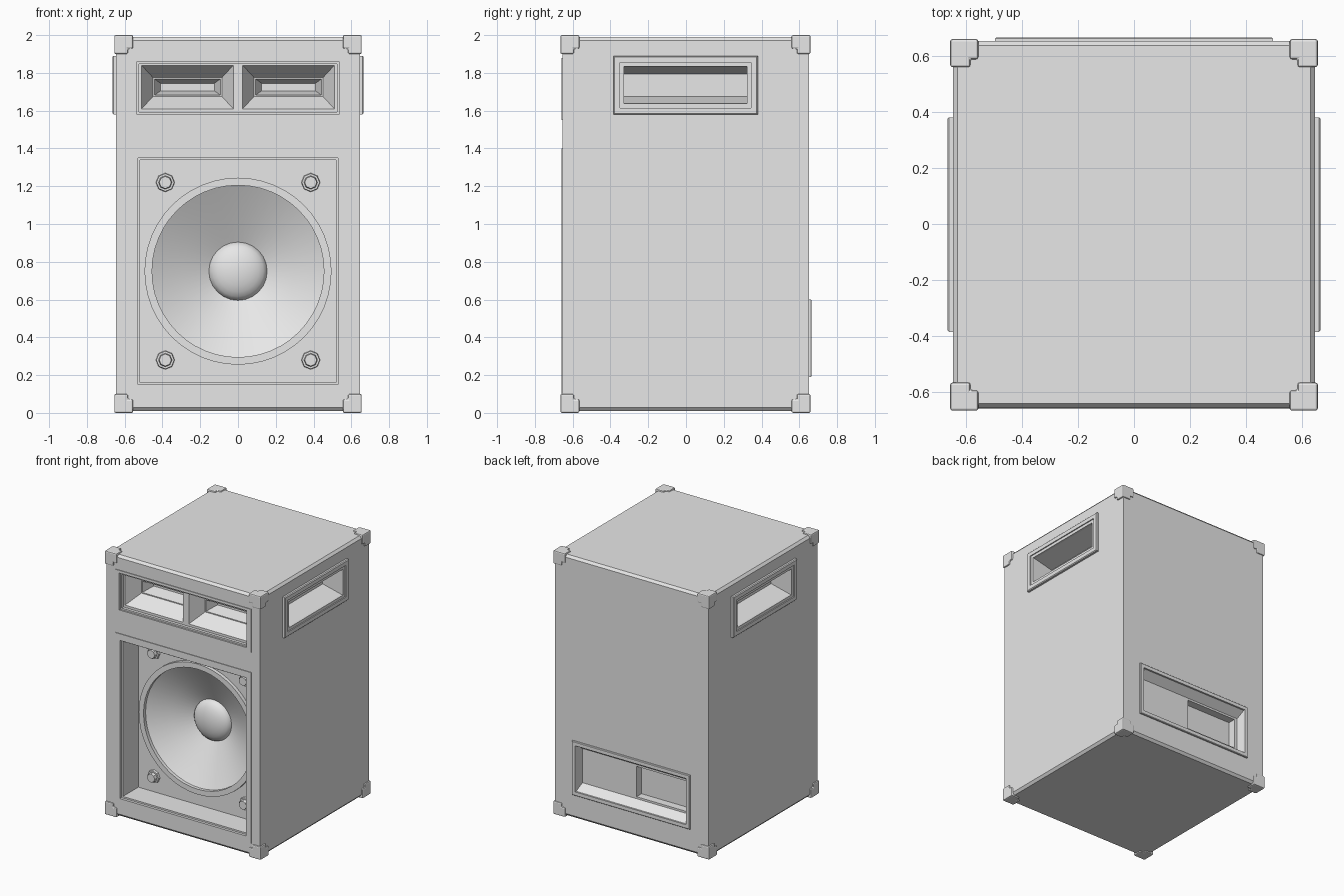
import bpy, bmesh, math
from mathutils import Vector

old = bpy.data.objects.get("Cube")
if old:
    bpy.data.objects.remove(old, do_unlink=True)

X, FRONT, BACK = 0.645, -0.655, 0.652   # cabinet faces
BAFFLE = 0.2                            # depth of the woofer mounting face
WOOFER_Z = 0.75

grey = bpy.data.materials.new("cabinet grey")
grey.use_nodes = True
grey.diffuse_color = (0.8, 0.8, 0.8, 1)
grey.node_tree.nodes["Principled BSDF"].inputs["Base Color"].default_value = (0.8, 0.8, 0.8, 1)

# Each face maps (across, height, depth into the cabinet) to a world position
FACES = {
    "front": lambda u, v, d: Vector((u, FRONT + d, v)),
    "back": lambda u, v, d: Vector((u, BACK - d, v)),
    "left": lambda u, v, d: Vector((X - d, u, v)),
    "right": lambda u, v, d: Vector((d - X, u, v)),
    "floor": lambda u, v, d: Vector((u, v, d)),
}


def finish(name, bm):
    bmesh.ops.recalc_face_normals(bm, faces=bm.faces[:])
    mesh = bpy.data.meshes.new(name)
    bm.to_mesh(mesh)
    bm.free()
    mesh.materials.append(grey)
    obj = bpy.data.objects.new(name, mesh)
    bpy.context.collection.objects.link(obj)
    return obj


def activate(obj):
    bpy.ops.object.select_all(action="DESELECT")
    obj.select_set(True)
    bpy.context.view_layer.objects.active = obj


def loft(name, face, rings):
    """Solid through rectangular rings (u0, u1, v0, v1, depth)."""
    bm, place, loops = bmesh.new(), FACES[face], []
    for u0, u1, v0, v1, d in rings:
        corners = [(u0, v0), (u1, v0), (u1, v1), (u0, v1)]
        loops.append([bm.verts.new(place(u, v, d)) for u, v in corners])
    for a, b in zip(loops, loops[1:]):
        for i in range(4):
            j = (i + 1) % 4
            bm.faces.new((a[i], a[j], b[j], b[i]))
    bm.faces.new(loops[0])
    bm.faces.new(loops[-1])
    return finish(name, bm)


def inset(rect, *steps):
    """Rings made by shrinking a rectangle: (side inset, top inset, depth)."""
    u0, u1, v0, v1 = rect
    return [(u0 + a, u1 - a, v0 + b, v1 - b, d) for a, b, d in steps]


def lathe(name, profile, x, z, sides):
    """Turn (radius, depth) points about an axis running front to back."""
    bm = bmesh.new()
    verts = [bm.verts.new((x + r, FRONT + d, z)) for r, d in profile]
    edges = [bm.edges.new(pair) for pair in zip(verts, verts[1:])]
    bmesh.ops.spin(bm, geom=verts + edges, cent=(x, 0, z), axis=(0, 1, 0),
                   angle=math.tau, steps=sides, use_duplicate=False)
    bmesh.ops.remove_doubles(bm, verts=bm.verts[:], dist=0.0005)
    return finish(name, bm)


def boolean(obj, tool, operation):
    mod = obj.modifiers.new("boolean", "BOOLEAN")
    mod.operation, mod.object, mod.solver = operation, tool, "EXACT"
    activate(obj)
    bpy.ops.object.modifier_apply(modifier=mod.name)


# Cabinet with chamfered top and bottom edges
cabinet = loft("cabinet", "floor", inset((-X, X, FRONT, BACK),
               (0.016, 0.016, 0.01), (0, 0, 0.028), (0, 0, 1.972), (0.016, 0.016, 1.99)))

# Raised front panels
horn_panel = loft("horn_panel", "front", inset((-0.57, 0.57, 1.55, 1.88), (0, 0, 0), (0, 0, -0.005)))
woofer_panel = loft("woofer_panel", "front", inset((-0.57, 0.57, 0.1, 1.4), (0, 0, 0), (0, 0, -0.005)))

# Front bays, horn throats and woofer opening
bay_cuts = [
    loft("horn_bay_cut", "front", inset((-0.535, 0.535, 1.58, 1.86),
         (0, 0, -0.05), (0, 0, 0.008), (0.012, 0.012, 0.008), (0.012, 0.012, 0.03))),
    loft("woofer_bay_cut", "front", inset((-0.53, 0.53, 0.15, 1.35),
         (0, 0, -0.05), (0, 0, 0.015), (0.012, 0.012, 0.015), (0.012, 0.012, BAFFLE))),
    lathe("cone_cut", [(0, 0.1), (0.46, 0.1), (0.46, 0.45), (0, 0.45)], 0, WOOFER_Z, 48),
]
for u0, u1 in ((-0.51, -0.025), (0.025, 0.51)):
    bay_cuts.append(loft("horn_cut", "front", inset((u0, u1, 1.61, 1.84),
                    (0, 0, 0), (0, 0, 0.03), (0.06, 0.065, 0.14), (0.068, 0.072, 0.14),
                    (0.1, 0.095, 0.23))))
for cut in bay_cuts:
    for body in (cabinet, horn_panel, woofer_panel):
        boolean(body, cut, "DIFFERENCE")

# Side handles: a chamfered surround plate and a hand pocket
side_cuts = []
for side in ("left", "right"):
    plate = loft(side + "_handle_plate", side, inset((-0.385, 0.38, 1.58, 1.89),
                 (0, 0, 0), (0, 0, -0.014), (0.006, 0.006, -0.02)))
    groove = loft("handle_cut", side, inset((-0.35, 0.345, 1.615, 1.855),
                  (0, 0, -0.05), (0, 0, -0.012), (0.022, 0.022, -0.012),
                  (0.022, 0.022, 0.005), (0.022, 0.06, 0.16)))
    side_cuts.append(groove)
    boolean(plate, groove, "DIFFERENCE")
    boolean(cabinet, groove, "DIFFERENCE")

# Rear connector tray: shallow across, deeper on one half
tray_plate = loft("connector_plate", "back", inset((-0.495, 0.495, 0.19, 0.6),
                  (0, 0, 0), (0, 0, -0.009), (0.004, 0.004, -0.013)))
tray_cuts = [
    loft("tray_cut", "back", inset((-0.465, 0.465, 0.22, 0.57),
         (0, 0, -0.05), (0, 0, 0), (0.01, 0.045, 0.06))),
    loft("connector_cut", "back", inset((-0.43, 0, 0.28, 0.51), (0, 0, 0.03), (0, 0, 0.12))),
]
for cut in tray_cuts:
    boolean(tray_plate, cut, "DIFFERENCE")
    boolean(cabinet, cut, "DIFFERENCE")

for cut in bay_cuts + side_cuts + tray_cuts:
    bpy.data.objects.remove(cut, do_unlink=True)

# Woofer: surround ring, cone and domed dust cap
ring = lathe("woofer_ring", [(0.495, BAFFLE), (0.495, 0.172), (0.455, 0.172), (0.455, 0.22)],
             0, WOOFER_Z, 48)
cone = lathe("woofer_cone", [(0.459, 0.195), (0.3, 0.285), (0.13, 0.37)], 0, WOOFER_Z, 48)
arc = [math.radians(a) for a in range(0, 91, 15)]
dome = lathe("dust_cap", [(0.155 * math.cos(a), 0.36 - 0.07 * math.sin(a)) for a in arc],
             0, WOOFER_Z, 24)
for part in (ring, cone, dome):
    activate(part)
    bpy.ops.object.shade_smooth_by_angle(angle=math.radians(35))

# Mounting bolts with washers
for x in (-0.385, 0.385):
    for z in (0.28, 1.22):
        lathe("woofer_bolt", [(0.05, BAFFLE), (0.047, 0.185), (0.036, 0.185),
                              (0.032, 0.16), (0, 0.16)], x, z, 8)

# Stepped corner protectors, one modelled and mirrored to all eight corners
W, D, H, LONG, SHORT = 0.655, 0.662, 1.0, 0.1, 0.072
arms = []
for sx, sy, sz in ((LONG, SHORT, SHORT), (SHORT, LONG, SHORT), (SHORT, SHORT, LONG)):
    arms.append(loft("corner_arm", "floor", [(W - sx, W, D - sy, D, z) for z in (H - sz, H)]))
caps = arms[0]
caps.name = "corner_protectors"
for arm in arms[1:]:
    boolean(caps, arm, "UNION")
    bpy.data.objects.remove(arm, do_unlink=True)
bevel = caps.modifiers.new("bevel", "BEVEL")
bevel.width, bevel.segments = 0.008, 2
mirror = caps.modifiers.new("mirror", "MIRROR")
mirror.use_axis = (True, True, True)
mirror.use_mirror_merge = False
caps.location = (0, -0.003, 1)
